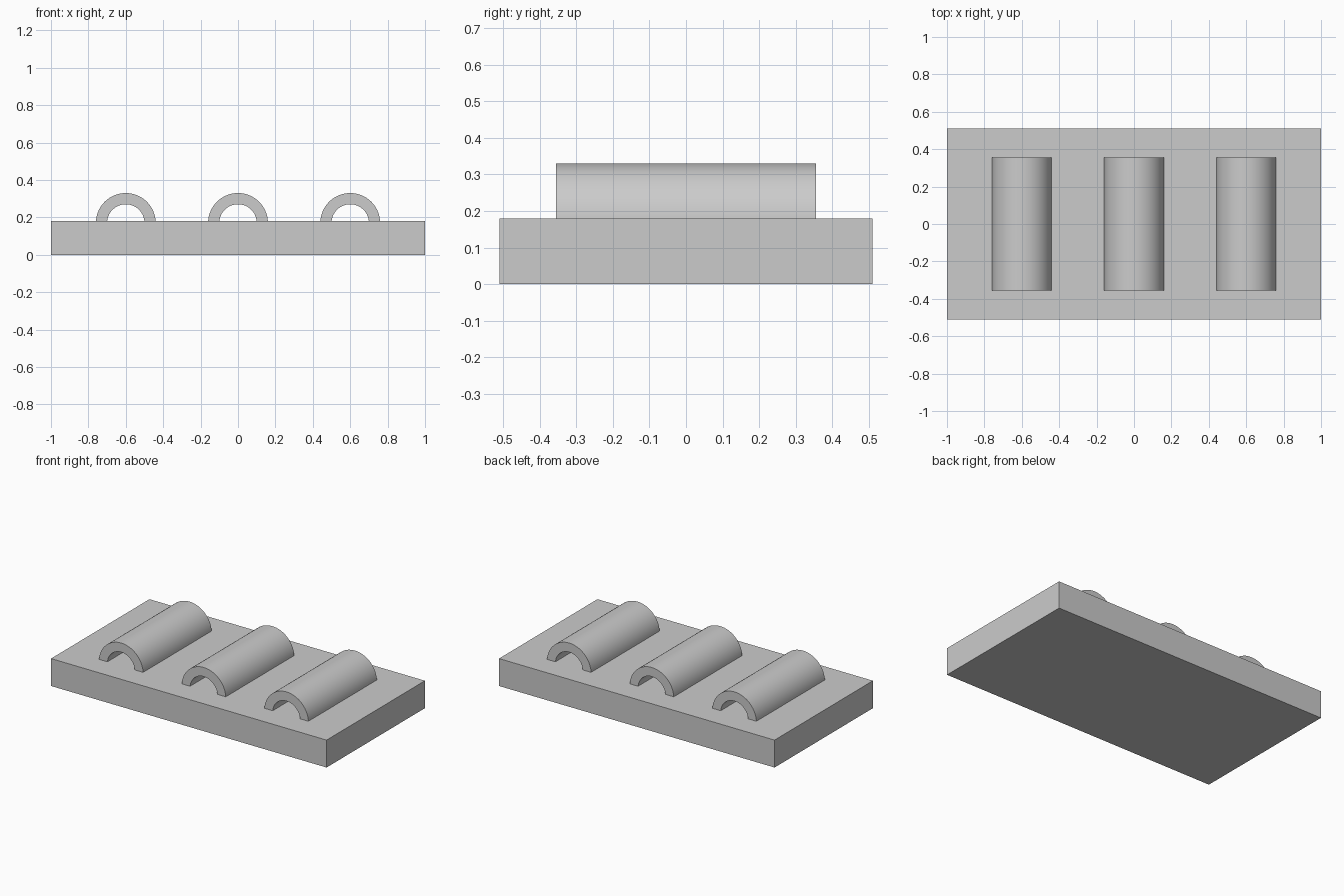
import bpy, bmesh, math

cube = bpy.data.objects.get("Cube")
if cube:
    bpy.data.objects.remove(cube, do_unlink=True)

# Single grey material
grey = bpy.data.materials.new("plain grey")
grey.use_nodes = True
colour = (0.6, 0.6, 0.6, 1)
grey.diffuse_color = colour
grey.node_tree.nodes["Principled BSDF"].inputs["Base Color"].default_value = colour

BASE_TOP = 0.18
ARCH_CENTRE = 0.17   # arch feet sink slightly into the slab
OUTER, INNER = 0.16, 0.10
HALF_LENGTH = 0.355
STEPS = 32


def extrude_profile(name, profile, half_length, x=0):
    """Extrude a closed x-z profile along y."""
    bm = bmesh.new()
    face = bm.faces.new([bm.verts.new((px, -half_length, pz)) for px, pz in profile])
    result = bmesh.ops.extrude_face_region(bm, geom=[face])
    moved = [v for v in result["geom"] if isinstance(v, bmesh.types.BMVert)]
    bmesh.ops.translate(bm, verts=moved, vec=(0, 2 * half_length, 0))
    bmesh.ops.recalc_face_normals(bm, faces=bm.faces)
    mesh = bpy.data.meshes.new(name)
    bm.to_mesh(mesh)
    bm.free()
    mesh.materials.append(grey)
    obj = bpy.data.objects.new(name, mesh)
    obj.location.x = x
    bpy.context.collection.objects.link(obj)
    return obj


def arc(radius):
    angles = [math.pi * i / STEPS for i in range(STEPS + 1)]
    return [(radius * math.cos(a), ARCH_CENTRE + radius * math.sin(a)) for a in angles]


# Base slab
extrude_profile("base_slab", [(-1, 0), (1, 0), (1, BASE_TOP), (-1, BASE_TOP)], 0.51)

# Three half-tube arches
arch_profile = arc(OUTER) + arc(INNER)[::-1]
for label, x in (("right", -0.6), ("middle", 0), ("left", 0.6)):
    arch = extrude_profile(label + "_arch", arch_profile, HALF_LENGTH, x)
    bpy.ops.object.select_all(action="DESELECT")
    arch.select_set(True)
    bpy.context.view_layer.objects.active = arch
    bpy.ops.object.shade_smooth_by_angle(angle=math.radians(30))
